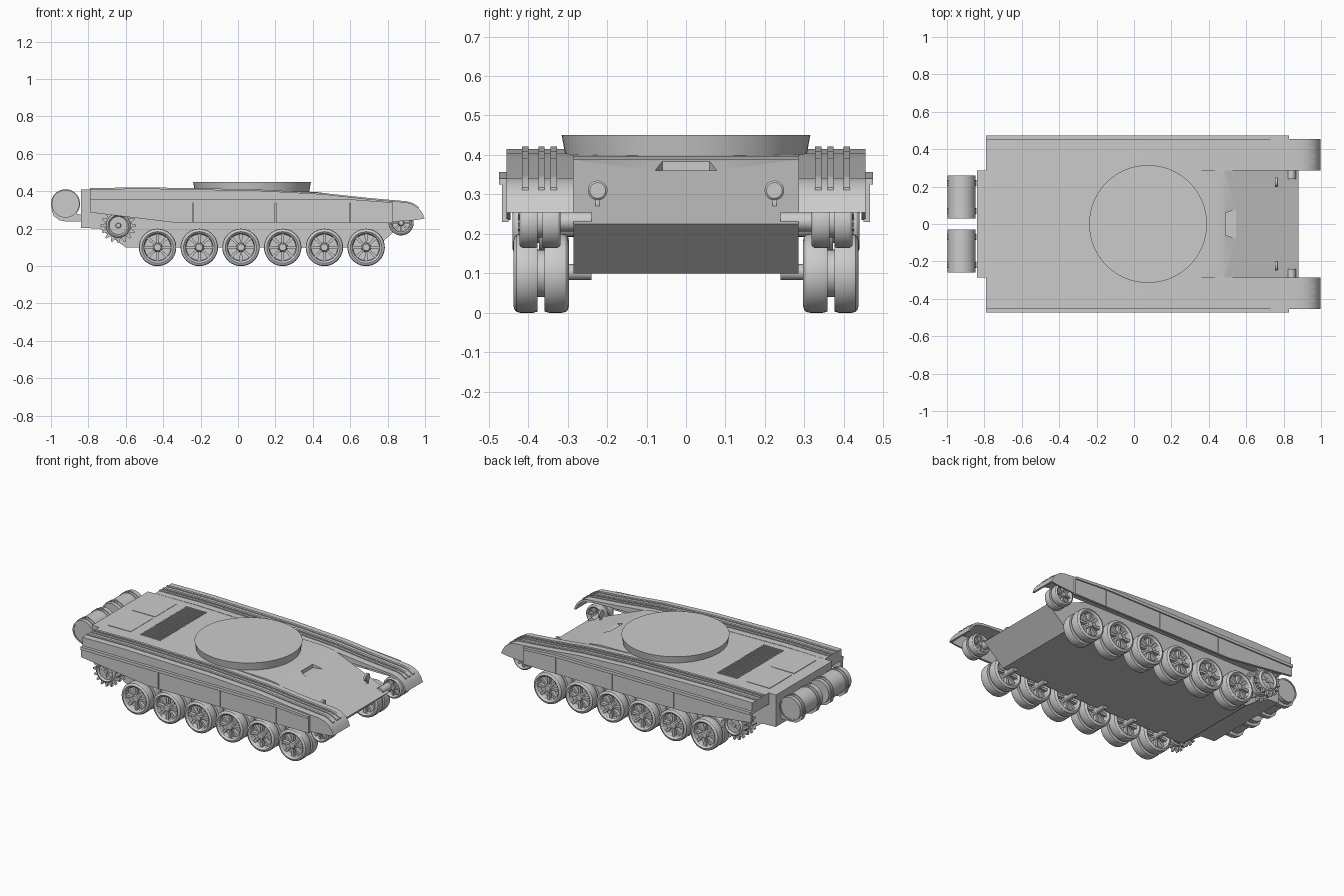
import bpy, bmesh
from math import sin, cos, pi, radians
from mathutils import Matrix, Vector

if "Cube" in bpy.data.objects:
    bpy.data.objects.remove(bpy.data.objects["Cube"])


def finish(name, bm):
    bmesh.ops.recalc_face_normals(bm, faces=bm.faces)
    me = bpy.data.meshes.new(name)
    bm.to_mesh(me)
    bm.free()
    ob = bpy.data.objects.new(name, me)
    bpy.context.collection.objects.link(ob)
    return ob


def add_prism(bm, pts, y0, y1):
    a = [bm.verts.new((x, y0, z)) for x, z in pts]
    b = [bm.verts.new((x, y1, z)) for x, z in pts]
    bm.faces.new(a)
    bm.faces.new(b[::-1])
    n = len(pts)
    for i in range(n):
        bm.faces.new((a[i], a[(i + 1) % n], b[(i + 1) % n], b[i]))


def prism(name, pts, y0, y1):
    bm = bmesh.new()
    add_prism(bm, pts, y0, y1)
    return finish(name, bm)


def add_box(bm, c, s, rot=None):
    m = Matrix.Translation(c) @ (rot or Matrix()) @ Matrix.Diagonal((*s, 1))
    bmesh.ops.create_cube(bm, size=1, matrix=m)


def box(name, c, s, rot=None):
    bm = bmesh.new()
    add_box(bm, c, s, rot)
    return finish(name, bm)


def add_lathe(bm, prof, n, c=(0, 0, 0)):
    # revolve (radius, y) pairs about the y axis
    rings = []
    for r, y in prof:
        k = 1 if r == 0 else n
        rings.append([bm.verts.new((c[0] + r * cos(2 * pi * i / n), c[1] + y,
                                    c[2] + r * sin(2 * pi * i / n))) for i in range(k)])
    for a, b in zip(rings, rings[1:]):
        for i in range(n):
            j = (i + 1) % n
            q = [a[i % len(a)], a[j % len(a)], b[j % len(b)], b[i % len(b)]]
            bm.faces.new(list(dict.fromkeys(q)))


def lathe(name, prof, n, c):
    bm = bmesh.new()
    add_lathe(bm, prof, n, c)
    return finish(name, bm)


# hull with a driver's visor notch cut into the glacis
hull = prism("hull", [(-.84, .41), (-.84, .205), (-.74, .2), (-.6, .1), (.74, .1), (.88, .225),
                      (.48, .388), (.41, .397), (-.5, .413)], -.285, .285)
bm = bmesh.new()
plan = [(.49, -.06), (.6, -.095), (.6, .095), (.49, .06)]
lo = [bm.verts.new((x, y, .361)) for x, y in plan]
hi = [bm.verts.new((x, y, .45)) for x, y in plan]
bm.faces.new(lo)
bm.faces.new(hi)
for i in range(4):
    bm.faces.new((lo[i], lo[(i + 1) % 4], hi[(i + 1) % 4], hi[i]))
cutter = finish("visor_cutter", bm)
cutter.hide_render = True
cutter.hide_viewport = True
cutter.display_type = 'WIRE'
mod = hull.modifiers.new("visor", 'BOOLEAN')
mod.operation = 'DIFFERENCE'
mod.object = cutter

# turret base disc
bm = bmesh.new()
bmesh.ops.create_cone(bm, cap_ends=True, segments=64, radius1=.304, radius2=.315, depth=.06,
                      matrix=Matrix.Translation((.075, 0, .42)))
finish("turret_base", bm)

# engine deck grille and hatches
bm = bmesh.new()
for i in range(24):
    add_box(bm, (-.46, -.23 + .02 * i, .413), (.14, .009, .009))
finish("deck_grille", bm)
for s in (1, -1):
    box("engine_hatch", (-.68, s * .125, .411), (.16, .22, .006))

# fenders, mudguards and skirts
top = [(-.79, .411), (-.5, .415), (.1, .404), (.45, .385), (.7, .358), (.85, .345), (.9, .341),
       (.935, .331), (.965, .311), (.985, .285), (.998, .254)]
under = [(.985, .254), (.972, .283), (.952, .303), (.925, .32), (.85, .332), (.45, .338), (-.79, .338)]
rib = [(x, z + .006) for x, z in top[:-2]] + [(x, z - .008) for x, z in top[:-2]][::-1]
for s in (1, -1):
    prism("fender", top + under, s * .285, s * .455)
    for y in (.335, .366, .407):
        prism("fender_rib", rib, s * (y - .008), s * (y + .008))
    prism("fender_lip", [(-.79, .338), (.6, .338), (.83, .325), (.83, .34), (.6, .357), (-.79, .357)],
          s * .44, s * .474)
    prism("mudguard_side", [(.8, .235)] + [(.8, .345)] + top[5:] + [(.95, .246)],
          s * .445, s * .455)
    # skirt panels, rising towards the rear
    prism("rear_skirt", [(-.79, .345), (-.79, .287), (-.32, .23), (-.242, .23), (-.242, .345)],
          s * .45, s * .466)
    for x0, x1 in ((-.238, .198), (.202, .598)):
        prism("skirt_panel", [(x0, .23), (x1, .23), (x1, .345), (x0, .345)], s * .45, s * .466)
    prism("front_skirt", [(.602, .23), (.83, .23), (.83, .33), (.602, .345)], s * .45, s * .466)

# running gear: one twin wheel mesh shared by all road wheels and idlers
half = [(0, .062), (.018, .062), (.024, .052), (.026, .034), (.07, .034), (.073, .06), (.078, .066),
        (.084, .07), (.092, .068), (.098, .062), (.1, .053), (.1, .02), (.097, .009), (.06, .009)]
bm = bmesh.new()
add_lathe(bm, half + [(r, -y) for r, y in half[::-1]], 40)
for side in (1, -1):
    for i in range(8):
        start = len(bm.verts)
        v = []
        for y in (.03, .056):
            for x, w in ((.02, .005), (.074, .009)):
                v += [bm.verts.new((x, side * y, w)), bm.verts.new((x, side * y, -w))]
        for f in ((0, 1, 3, 2), (4, 6, 7, 5), (0, 4, 5, 1), (2, 3, 7, 6), (0, 2, 6, 4), (1, 5, 7, 3)):
            bm.faces.new([v[k] for k in f])
        bmesh.ops.rotate(bm, verts=v, cent=Vector(), matrix=Matrix.Rotation(i * pi / 4, 3, 'Y'))
wheel = finish("road_wheel", bm)


def place(name, loc, scale):
    ob = bpy.data.objects.new(name, wheel.data)
    ob.location, ob.scale = loc, scale
    bpy.context.collection.objects.link(ob)


gear = []
for i in range(16):
    for da, r in ((-.32, .074), (-.12, .094), (.12, .094), (.32, .074)):
        a = 2 * pi * (i + da) / 16
        gear.append((-.64 + r * cos(a), .217 + r * sin(a)))
for s in (1, -1):
    for i in range(6):
        x = -.43 + .223 * i
        place("road_wheel", (x, s * .367, .1), (1, 1, 1))
        lathe("axle", [(0, -.06), (.02, -.06), (.02, .06), (0, .06)], 16, (x, s * .3, .103))
    place("idler_wheel", (.872, s * .37, .231), (.67, .75, .67))
    place("sprocket_hub", (-.64, s * .38, .217), (.66, .85, .66))
    for y in (.335, .418):
        prism("sprocket_gear", gear, s * (y - .008), s * (y + .008))
    for n, x, z in (("idler_axle", .84, .231), ("sprocket_axle", -.64, .217)):
        lathe(n, [(0, -.07), (.025, -.07), (.025, .07), (0, .07)], 16, (x, s * .31, z))
bpy.data.objects.remove(wheel)

# rear fuel drums with straps and brackets
strap = [(-.997, .3), (-.985, .268), (-.955, .245), (-.92, .238), (-.83, .24), (-.83, .272), (-.88, .285)]
for s in (1, -1):
    prof = [(0, -.111), (.066, -.111), (.066, -.115), (.074, -.115)]
    for c in (-.085, -.065, .065, .085):
        prof += [(.074, c - .006), (.078, c - .006), (.078, c + .006), (.074, c + .006)]
    prof += [(.074, .115), (.066, .115), (.066, .111), (0, .111)]
    lathe("fuel_drum", prof, 40, (-.922, s * .145, .333))
    for y in (.07, .22):
        prism("drum_bracket", strap, s * (y - .014), s * (y + .014))

# headlamps on stalks
for s in (1, -1):
    lamp = lathe("headlamp", [(0, -.008), (.02, -.008), (.025, -.004), (.025, .008), (0, .008)], 24, (0, 0, 0))
    lamp.rotation_euler = (0, 0, radians(90))
    lamp.location = (.763, s * .224, .31)
    box("headlamp_stalk", (.763, s * .224, .278), (.01, .01, .03))

for ob in bpy.context.scene.objects:
    if ob != cutter:
        ob.select_set(True)
        bpy.context.view_layer.objects.active = ob
bpy.ops.object.shade_smooth_by_angle(angle=radians(32))
